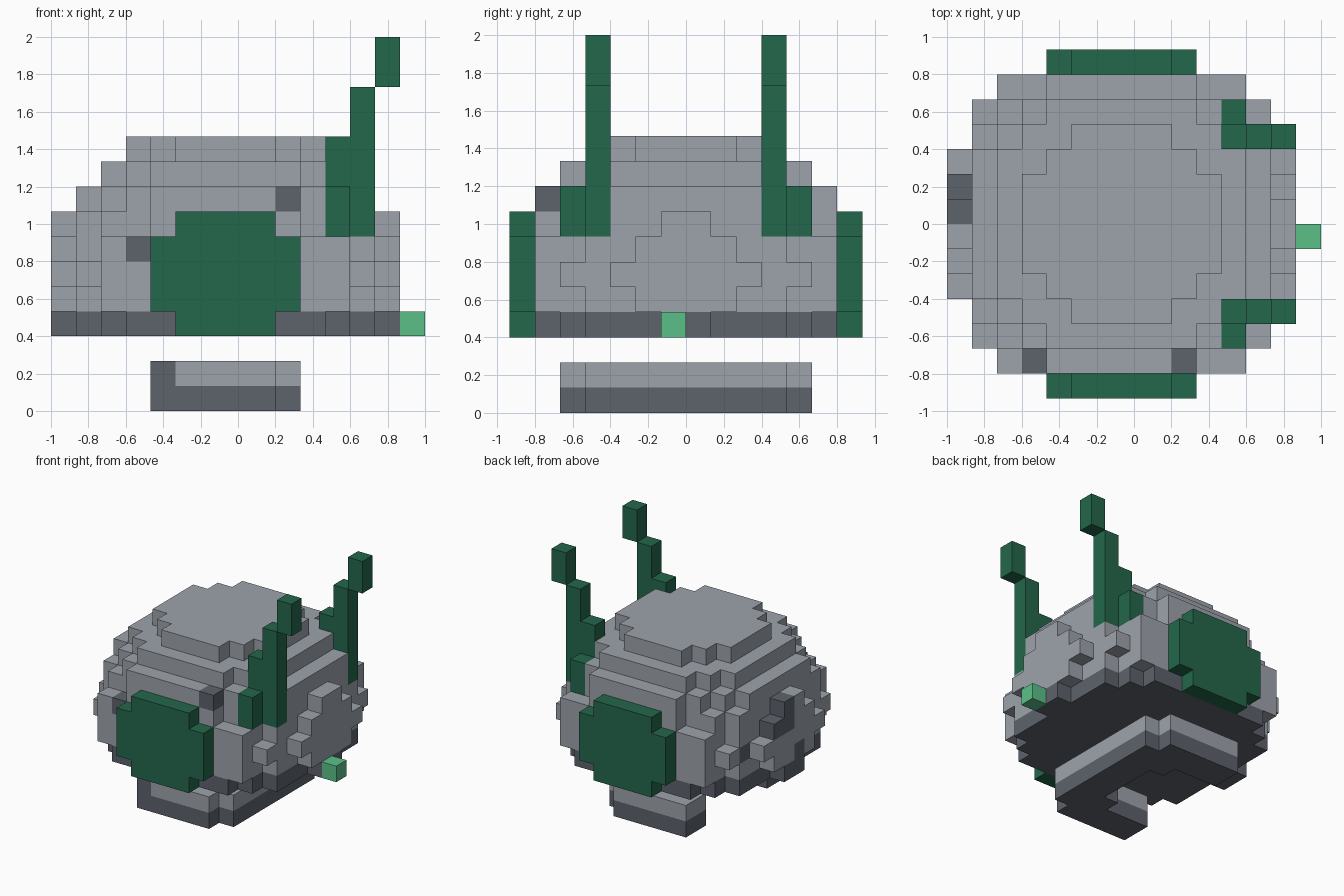
import bpy, bmesh
from mathutils import Vector

cube = bpy.data.objects.get("Cube")
if cube:
    bpy.data.objects.remove(cube)

U = 2 / 15                                # block size
ORIGIN = Vector((-1, -7 * U, 0))


def material(name, rgb):
    m = bpy.data.materials.new(name)
    m.use_nodes = True
    m.diffuse_color = (*rgb, 1)
    m.node_tree.nodes["Principled BSDF"].inputs["Base Color"].default_value = (*rgb, 1)
    return m


GREY = material("light_grey", (0.34, 0.37, 0.41))
DARK = material("dark_grey", (0.11, 0.125, 0.15))
GREEN = material("dark_green", (0.017, 0.135, 0.07))
MINT = material("light_green", (0.105, 0.53, 0.25))


def box(x, y, z):
    """Block cells in three half-open ranges."""
    return {(i, j, k) for i in range(*x) for j in range(*y) for k in range(*z)}


def mirror(cells):
    """Add the copy on the other side of y = 0."""
    return cells | {(i, 13 - j, k) for i, j, k in cells}


def build(name, cells, mats, rule=lambda c: 0):
    """Make the outer skin of a set of blocks, coloured by a rule."""
    bm = bmesh.new()
    verts = {}
    for cell in sorted(cells):
        for axis in range(3):
            for side in (0, 1):
                near = list(cell)
                near[axis] += 2 * side - 1
                if tuple(near) in cells:
                    continue
                ring = [(0, 0), (1, 0), (1, 1), (0, 1)]
                corners = []
                for a, b in ring if side else ring[::-1]:
                    p = list(cell)
                    p[axis] += side
                    p[(axis + 1) % 3] += a
                    p[(axis + 2) % 3] += b
                    key = tuple(p)
                    if key not in verts:
                        verts[key] = bm.verts.new(ORIGIN + Vector(key) * U)
                    corners.append(verts[key])
                bm.faces.new(corners).material_index = rule(cell)
    mesh = bpy.data.meshes.new(name)
    bm.to_mesh(mesh)
    bm.free()
    for m in mats:
        mesh.materials.append(m)
    obj = bpy.data.objects.new(name, mesh)
    bpy.context.collection.objects.link(obj)
    return obj


# Round body: half depth of each column, from the rim to the middle, per layer
LAYERS = ["1456677", "2466777", "3566777", "2466777",
          "1455677", "0345666", "0034555", "0002344"]
body = set()
for k, row in enumerate(LAYERS, 3):
    for n, half in enumerate(row):
        h = min(int(half), 6)             # side pads are separate parts
        for i in (n, 13 - n):
            body |= box((i, i + 1), (7 - h, 7 + h), (k, k + 1))
SPOTS = {(9, 1, 8), (3, 1, 6), (0, 7, 7), (0, 7, 6), (0, 8, 6), (1, 10, 5), (0, 6, 4)}

# Antennae take the place of the body blocks they sit in
mast = (box((11, 12), (3, 4), (7, 11)) | box((12, 13), (3, 4), (7, 13))
        | box((13, 14), (3, 4), (13, 15)) | box((11, 12), (2, 3), (7, 9)))
body -= mirror(mast)
build("body", body, [GREY, DARK], lambda c: int(c[2] == 3 or c in SPOTS))
build("right_antenna", mast, [GREEN])
build("left_antenna", mirror(mast) - mast, [GREEN])

# Side pads
pad = box((5, 9), (0, 1), (3, 8)) | box((4, 10), (0, 1), (4, 7))
build("front_pad", pad, [GREEN])
build("back_pad", mirror(pad) - pad, [GREEN])

# Small lamp
build("lamp", {(14, 6, 3)}, [MINT])

# Floating horseshoe foot, open towards -x
foot = mirror(box((4, 10), (2, 4), (0, 2)) | box((7, 8), (4, 5), (0, 2)))
foot |= box((8, 10), (3, 11), (0, 2))
foot -= mirror(box((9, 10), (2, 3), (0, 2)))
build("foot", foot, [GREY, DARK], lambda c: int(c[2] == 0 or c == (4, 2, 1)))
